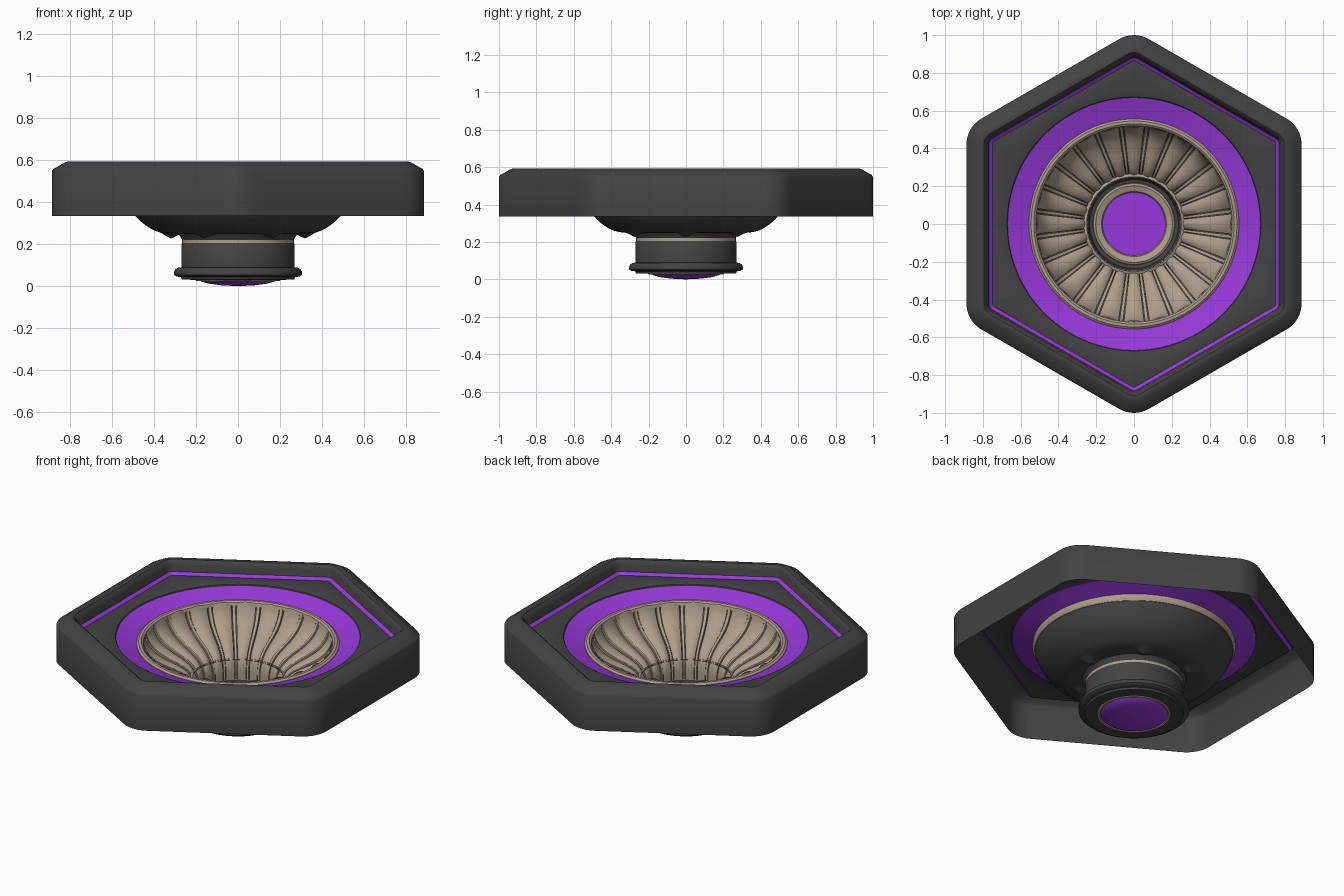
import bpy, math
from mathutils import Vector

if "Cube" in bpy.data.objects:
    bpy.data.objects.remove(bpy.data.objects["Cube"])

def material(name, col):
    m = bpy.data.materials.new(name)
    m.diffuse_color = (*col, 1)
    m.use_nodes = True
    m.node_tree.nodes["Principled BSDF"].inputs["Base Color"].default_value = m.diffuse_color
    return m

DARK = material("charcoal", (0.055, 0.055, 0.055))
PURPLE = material("purple", (0.31, 0.040, 0.70))
BEIGE = material("beige", (0.42, 0.34, 0.26))

def build(name, verts, faces, mats, face_mats=None, angle=35):
    me = bpy.data.meshes.new(name)
    me.from_pydata(verts, [], faces)
    for m in mats:
        me.materials.append(m)
    if face_mats:
        for p, i in zip(me.polygons, face_mats):
            p.material_index = i
    ob = bpy.data.objects.new(name, me)
    bpy.context.collection.objects.link(ob)
    bpy.ops.object.select_all(action='DESELECT')
    ob.select_set(True)
    bpy.context.view_layer.objects.active = ob
    bpy.ops.object.shade_smooth_by_angle(angle=math.radians(angle))
    return ob

def loft(name, loops, mats, row_mats=None):
    """Join closed loops of equal length; row_mats gives a colour per band."""
    n = len(loops[0])
    verts = [v for l in loops for v in l]
    faces, fm = [], []
    for r in range(len(loops) - 1):
        for i in range(n):
            j = (i + 1) % n
            faces.append((r*n + i, r*n + j, (r+1)*n + j, (r+1)*n + i))
            fm.append(row_mats[r] if row_mats else 0)
    return build(name, verts, faces, mats, fm)

def circle(r, z, n=96):
    return [(r*math.cos(2*math.pi*i/n), r*math.sin(2*math.pi*i/n), z) for i in range(n)]

def lathe(name, prof, mat, n=96):
    return loft(name, [circle(max(r, 0.0005), z, n) for r, z in prof], [mat])

def smooth(pts, steps=5):
    """Catmull-Rom curve through 2D points."""
    p = [Vector(q) for q in pts]
    p = [2*p[0] - p[1]] + p + [2*p[-1] - p[-2]]
    out = []
    for i in range(1, len(p) - 2):
        a, b, c, d = p[i-1:i+3]
        for s in range(steps):
            t = s/steps
            out.append(0.5*(2*b + (c-a)*t + (2*a-5*b+4*c-d)*t*t + (3*b-a-3*c+d)*t**3))
    return out + [p[-2]]

# Rounded hexagon loop, pointing along y, offset outwards from a core hexagon
CORE = 0.73
def hexagon(apothem, z):
    pts, rad = [], apothem - CORE
    for k in range(6):
        a = math.radians(90 + 60*k)
        c = Vector((math.cos(a), math.sin(a)))*CORE/math.cos(math.pi/6)
        for s in range(9):
            b = a + math.radians(-30 + 60*s/8)
            pts.append(c + rad*Vector((math.cos(b), math.sin(b))))
        nb = a + math.radians(30)
        nc = Vector((math.cos(a + math.pi/3), math.sin(a + math.pi/3)))*CORE/math.cos(math.pi/6)
        off = rad*Vector((math.cos(nb), math.sin(nb)))
        for s in range(1, 14):
            pts.append(c.lerp(nc, s/14) + off)
    return [(p.x, p.y, z) for p in pts]

# Hexagonal frame shell with purple trim line and flat panel
frame = [(0.887, 0.335), (0.887, 0.547), (0.88, 0.558), (0.825, 0.589), (0.81, 0.594),
         (0.795, 0.593), (0.783, 0.583), (0.777, 0.565), (0.768, 0.53), (0.75, 0.516), (0.742, 0.518)]
loops = [hexagon(a, z) for a, z in frame]
angles = [math.atan2(p[1], p[0]) for p in loops[-1]]
for r, z in [(0.68, 0.518), (0.672, 0.514), (0.668, 0.506)]:
    loops.append([(r*math.cos(a), r*math.sin(a), z) for a in angles])
rows = [0]*(len(loops) - 1)
rows[8] = 1
loft("hexagonal_frame", loops, [DARK, PURPLE], rows)

# Purple sloping surround and beige lip
lathe("purple_surround", [(0.672, 0.509), (0.55, 0.468)], PURPLE)
lathe("bowl_lip", [(0.515, 0.455), (0.52, 0.474), (0.53, 0.482), (0.545, 0.482),
                   (0.556, 0.473), (0.557, 0.455), (0.545, 0.435), (0.53, 0.43)], BEIGE)

# Dark outer bowl, with six small points under its edge
outer = smooth([(0.545, 0.44), (0.525, 0.39), (0.49, 0.335), (0.44, 0.29), (0.385, 0.26), (0.32, 0.249), (0.255, 0.25)])
loops = []
for r, z in outer:
    near = max(0, 1 - abs(r - 0.32)/0.05)
    loops.append([(x, y, z - 0.022*near*max(0, math.cos(6*math.atan2(y, x)))**6) for x, y, _ in circle(r, z)])
loft("outer_bowl", loops, [DARK])

# Fluted inside: dark liner, puffed panels and raised ribs
inner = smooth([(0.522, 0.472), (0.505, 0.425), (0.465, 0.375), (0.40, 0.335), (0.335, 0.305),
                (0.28, 0.265), (0.25, 0.21), (0.245, 0.13)])
lathe("bowl_liner", [(r + 0.008, z - 0.012) for r, z in inner], DARK)

def at(t):
    f = min(max(t, 0), 1)*(len(inner) - 1)
    i = min(int(f), len(inner) - 2)
    return inner[i].lerp(inner[i+1], f - i)

def half_gap(r):
    return 0.004 + 0.020*r

N, ROWS, COLS = 24, 32, 8
def strip(name, offset, cols, point):
    verts, faces = [], []
    for k in range(N):
        base, a0 = len(verts), 2*math.pi*(k + offset)/N
        for i in range(ROWS + 1):
            for j in range(cols + 1):
                r, z, da = point(i/ROWS, 2*j/cols - 1)
                verts.append((r*math.cos(a0 + da), r*math.sin(a0 + da), z))
        for i in range(ROWS):
            for j in range(cols):
                q = base + i*(cols + 1) + j
                faces.append((q, q + cols + 1, q + cols + 2, q + 1))
    build(name, verts, faces, [BEIGE], angle=50)

def panel(t, u):
    t0 = 0.07*abs(u)**4
    r, z = at(t0 + (1 - t0)*t)
    puff = 0.013*(1 - u*u)*min(1, (1 - t)*4)
    return r - puff*0.6, z + puff*0.8, u*(math.pi/N - half_gap(r)/r)

def rib(t, u):
    r, z = at(0.02 + 0.98*t)
    lift = 0.006 if abs(u) < 0.9 else -0.006
    side = max(-0.65, min(0.65, u))
    return r - lift*0.6, z + lift, side*half_gap(r)/r

strip("flute_panels", 0, COLS, panel)
strip("flute_ribs", 0.5, 6, rib)

# Neck: beige collar above a dark sleeve with a rounded flange
lathe("neck_collar", [(0.25, 0.262), (0.266, 0.255), (0.266, 0.2), (0.25, 0.195)], BEIGE)
lathe("neck_sleeve", [(0.25, 0.212), (0.262, 0.212), (0.27, 0.2), (0.27, 0.085)], DARK)
lathe("neck_flange", [(0.265, 0.09), (0.285, 0.088), (0.298, 0.08), (0.305, 0.066), (0.304, 0.054),
                      (0.295, 0.046), (0.272, 0.043), (0.268, 0.031), (0.2, 0.03)], DARK)
lathe("throat_floor", [(0.246, 0.14), (0.235, 0.085), (0.2, 0.075)], DARK)

# Beige rings around the purple centre, above and below
lathe("centre_ring", [(0.218, 0.075), (0.214, 0.092), (0.203, 0.098), (0.172, 0.086), (0.163, 0.07)], BEIGE)
lathe("base_ring", [(0.203, 0.032), (0.2, 0.025), (0.188, 0.025), (0.183, 0.033)], BEIGE)
lathe("centre_disc", [(0.168, 0.076), (0, 0.08)], PURPLE)
lathe("base_dome", [(0.187, 0.032), (0.175, 0.022), (0.14, 0.012), (0.08, 0.004), (0, 0)], PURPLE)
